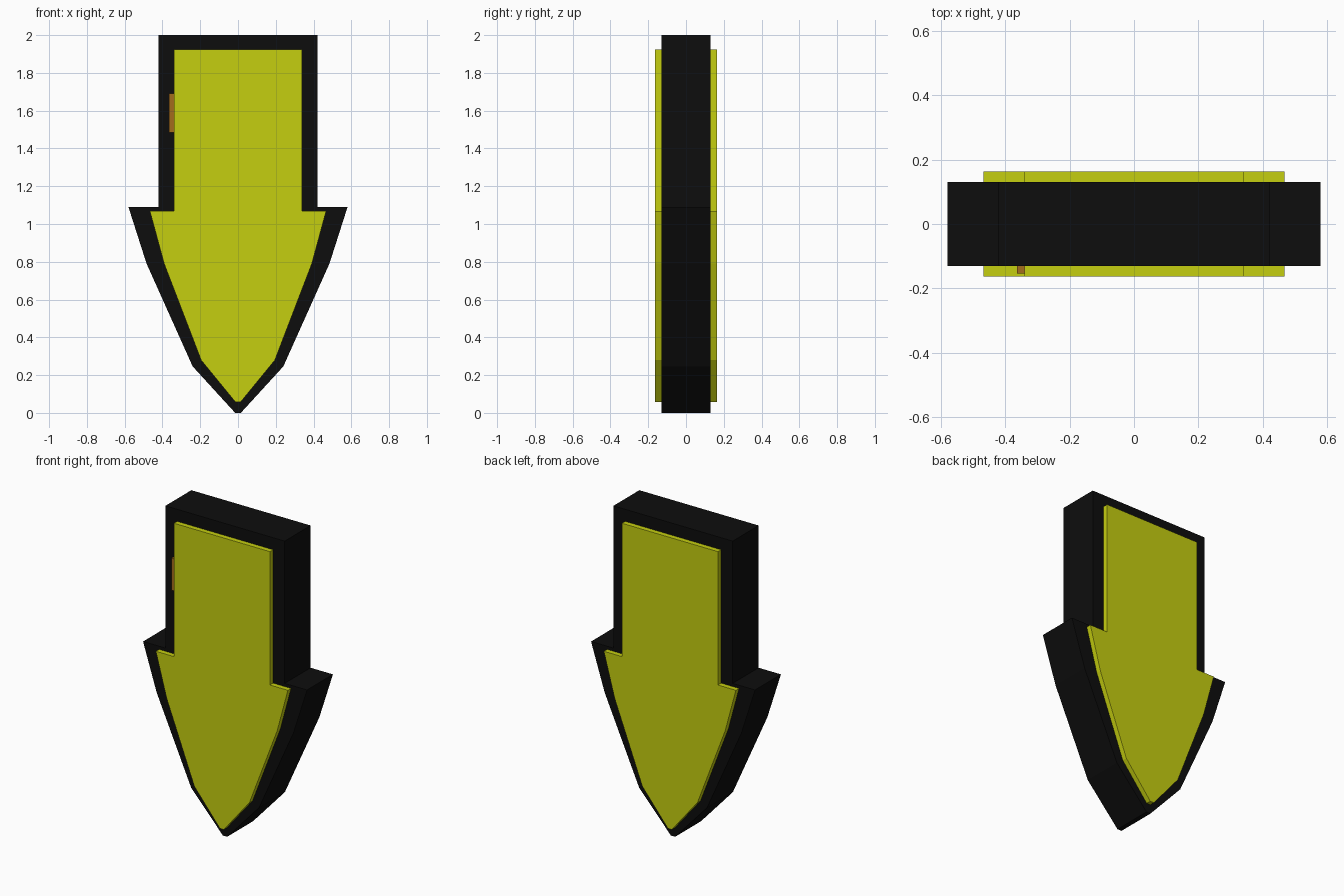
import bpy, bmesh

if "Cube" in bpy.data.objects:
    bpy.data.objects.remove(bpy.data.objects["Cube"])


def material(name, rgb):
    m = bpy.data.materials.new(name)
    m.diffuse_color = (*rgb, 1.0)
    m.use_nodes = True
    m.node_tree.nodes["Principled BSDF"].inputs["Base Color"].default_value = m.diffuse_color
    return m


black = material("black", (0.004, 0.004, 0.004))
yellow = material("yellow", (0.56, 0.62, 0.005))
brown = material("brown", (0.37, 0.15, 0.012))


def slab(name, outline, y0, y1, mat):
    """Extrude an x/z outline from y0 to y1."""
    bm = bmesh.new()
    face = bm.faces.new([bm.verts.new((x, y0, z)) for x, z in outline])
    ext = bmesh.ops.extrude_face_region(bm, geom=[face])
    moved = [v for v in ext["geom"] if isinstance(v, bmesh.types.BMVert)]
    bmesh.ops.translate(bm, verts=moved, vec=(0, y1 - y0, 0))
    bmesh.ops.recalc_face_normals(bm, faces=bm.faces)
    mesh = bpy.data.meshes.new(name)
    bm.to_mesh(mesh)
    bm.free()
    mesh.materials.append(mat)
    obj = bpy.data.objects.new(name, mesh)
    bpy.context.collection.objects.link(obj)
    return obj


def mirrored(half):
    return half + [(-x, z) for x, z in reversed(half)]


# Right halves of the arrow outlines, top to tip
body_half = [(0.422, 2.0), (0.422, 1.09), (0.58, 1.09),
             (0.484, 0.79), (0.24, 0.246), (0.015, 0.0)]
panel_half = [(0.34, 1.923), (0.34, 1.07), (0.467, 1.07),
              (0.391, 0.79), (0.195, 0.279), (0.014, 0.058)]

# Thick black arrow body
slab("arrow_body", mirrored(body_half), -0.131, 0.131, black)

# Raised yellow panels on both faces
slab("front_panel", mirrored(panel_half), -0.163, -0.12, yellow)
slab("back_panel", mirrored(panel_half), 0.12, 0.163, yellow)

# Small brown tab beside the front panel
slab("side_tab", [(-0.364, 1.485), (-0.33, 1.485), (-0.33, 1.69), (-0.364, 1.69)],
     -0.154, -0.12, brown)
